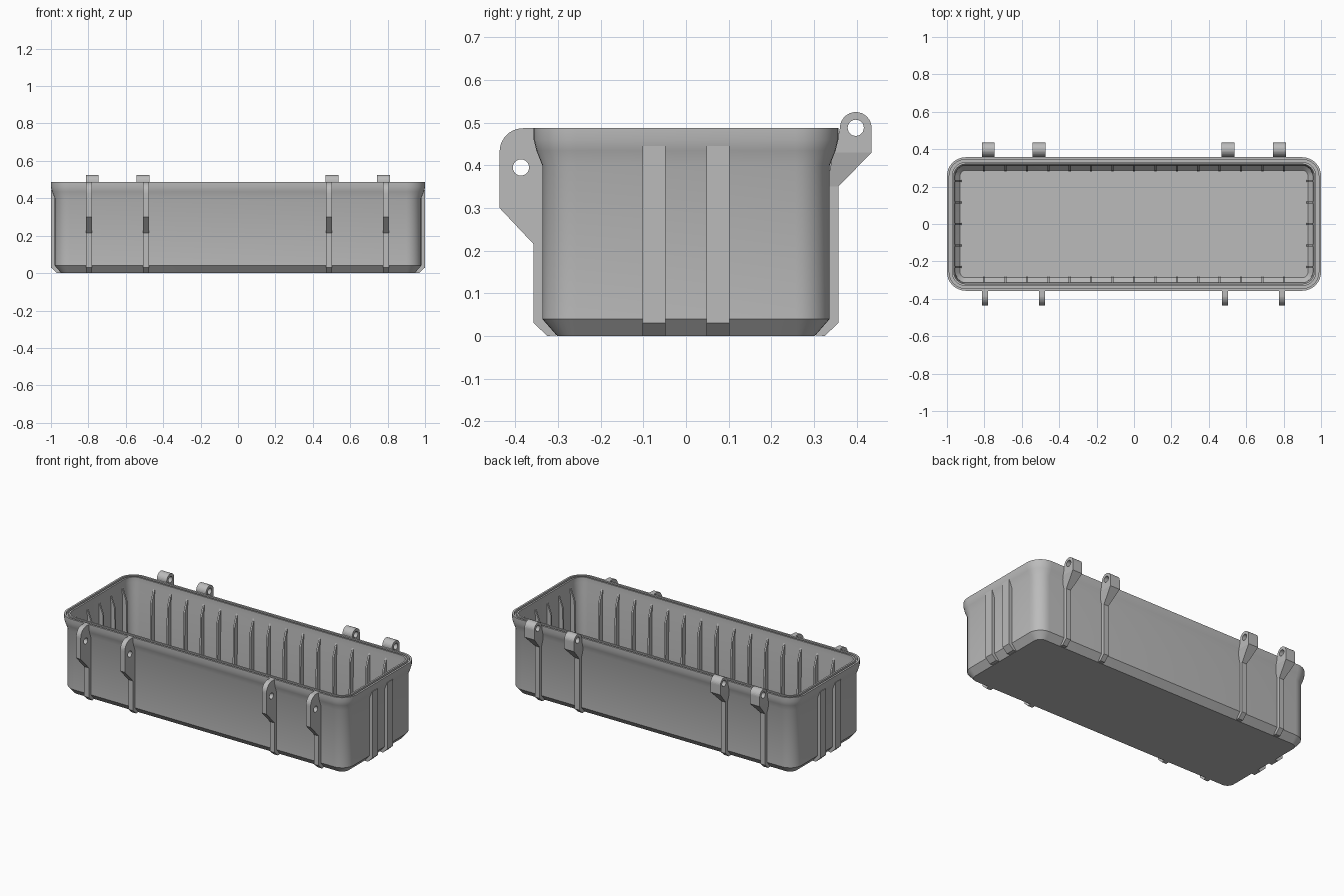
import bpy, bmesh, math
from mathutils import Matrix, Vector

if "Cube" in bpy.data.objects:
    bpy.data.objects.remove(bpy.data.objects["Cube"])

grey = bpy.data.materials.new("grey_plastic")
grey.diffuse_color = (0.5, 0.5, 0.5, 1)
grey.use_nodes = True
grey.node_tree.nodes["Principled BSDF"].inputs["Base Color"].default_value = grey.diffuse_color
HX, HY = 1.0, 0.357          # half length and half depth at the rim
UP = Vector((0, 0, 1))


def finish(name, bm):
    bmesh.ops.recalc_face_normals(bm, faces=bm.faces)
    me = bpy.data.meshes.new(name)
    bm.to_mesh(me)
    bm.free()
    me.materials.append(grey)
    ob = bpy.data.objects.new(name, me)
    bpy.context.collection.objects.link(ob)
    return ob


def select_only(ob):
    bpy.ops.object.select_all(action='DESELECT')
    ob.select_set(True)
    bpy.context.view_layer.objects.active = ob


def arc(cx, cz, r, a0, a1, n):
    return [(cx + r * math.cos(math.radians(a0 + (a1 - a0) * i / n)),
             cz + r * math.sin(math.radians(a0 + (a1 - a0) * i / n))) for i in range(n + 1)]


def plate(name, outlines, width, out, pos):
    """Extrude (outward, z) outlines; later outlines become holes."""
    cu = bpy.data.curves.new(name, 'CURVE')
    cu.dimensions, cu.fill_mode, cu.extrude = '2D', 'BOTH', width / 2
    for pts in outlines:
        sp = cu.splines.new('POLY')
        sp.points.add(len(pts) - 1)
        for p, (u, z) in zip(sp.points, pts):
            p.co = (u, z, 0, 1)
        sp.use_cyclic_u = True
        sp.use_smooth = False
    ob = bpy.data.objects.new(name, cu)
    bpy.context.collection.objects.link(ob)
    o = Vector(out)
    ob.matrix_world = Matrix.Translation(pos) @ Matrix((o, UP, o.cross(UP))).transposed().to_4x4()
    select_only(ob)
    bpy.ops.object.convert(target='MESH')
    ob = bpy.context.object
    ob.data.materials.clear()
    ob.data.materials.append(grey)
    return ob


def ring(d, n=8):
    """Rounded rectangle inset by d from the rim."""
    r = max(0.1 - d, 0.02)
    pts = []
    for a, sx, sy in ((0, 1, 1), (90, -1, 1), (180, -1, -1), (270, 1, -1)):
        pts += arc(sx * (HX - d - r), sy * (HY - d - r), r, a, a + 90, n)
    return pts


# Tray shell: outside wall, flared rim with seal groove, inside wall, floor
section = [(0.055, 0), (0.02, 0.04), (0.02, 0.40), (0.006, 0.435), (0, 0.46), (0, 0.487),
           (0.012, 0.487), (0.012, 0.47), (0.026, 0.47), (0.026, 0.487), (0.037, 0.487),
           (0.037, 0.455), (0.044, 0.40), (0.046, 0.06), (0.07, 0.035)]
bm = bmesh.new()
loops = [[bm.verts.new((x, y, z)) for x, y in ring(d)] for d, z in section]
for a, b in zip(loops, loops[1:]):
    for i in range(len(a)):
        j = (i + 1) % len(a)
        bm.faces.new((a[i], a[j], b[j], b[i]))
bm.faces.new(loops[0])
bm.faces.new(loops[-1])
shell = finish("tray_shell", bm)
select_only(shell)
bpy.ops.object.shade_smooth_by_angle(angle=math.radians(35))

# Ribs inside the walls
inner = [(-0.042, 0.445), (-0.07, 0.37), (-0.077, 0.033), (-0.04, 0.033)]
for s in (-1, 1):
    for i in range(-7, 8):
        plate("inner_side_rib", [inner], 0.011, (0, s, 0), (i * 0.1145, s * HY, 0))
    for i in range(-2, 3):
        plate("inner_end_rib", [inner], 0.011, (s, 0, 0), (s * HX, i * 0.115, 0))

# Ribs outside the walls (measured from the rim plane)
outer = [(-0.032, 0), (0, 0.03), (0, 0.445), (-0.005, 0.445), (-0.027, 0.40),
         (-0.027, 0.04), (-0.056, 0.002)]
for s in (-1, 1):
    for y in (-0.075, 0.075):
        plate("outer_end_rib", [outer], 0.055, (s, 0, 0), (s * HX, y, 0))

# Front latch brackets, one piece with their ribs
bracket = ([(0.325, 0), (0.357, 0.03), (0.357, 0.215), (0.437, 0.30)]
           + arc(0.382, 0.432, 0.055, 0, 90, 10)
           + [(0.352, 0.487), (0.352, 0.45), (0.33, 0.40), (0.33, 0.04), (0.301, 0.002)])
latch_hole = arc(0.387, 0.395, 0.019, 0, 345, 23)
for x in (-0.797, -0.492, 0.487, 0.792):
    plate("latch_bracket", [bracket, latch_hole], 0.032, (0, -1, 0), (x, 0, 0))

# Back hinges: rib, flaring gusset and pierced knuckle
knuckle = ([(0.345, 0.43), (0.435, 0.43)] + arc(0.398, 0.488, 0.037, 0, 180, 16)
           + [(0.356, 0.465)])
pin_hole = arc(0.398, 0.488, 0.019, 0, 345, 23)
for x in (-0.78, -0.508, 0.503, 0.778):
    plate("hinge_rib", [outer], 0.032, (0, 1, 0), (x, HY, 0))
    plate("hinge_knuckle", [knuckle, pin_hole], 0.068, (0, 1, 0), (x, 0, 0))
    bm = bmesh.new()
    for s in (-1, 1):
        for w, y, z in ((0.016, 0.33, 0.35), (0.016, 0.357, 0.35),
                        (0.034, 0.345, 0.43), (0.034, 0.435, 0.43)):
            bm.verts.new((x + s * w, y, z))
    bmesh.ops.convex_hull(bm, input=bm.verts)
    finish("hinge_gusset", bm)
